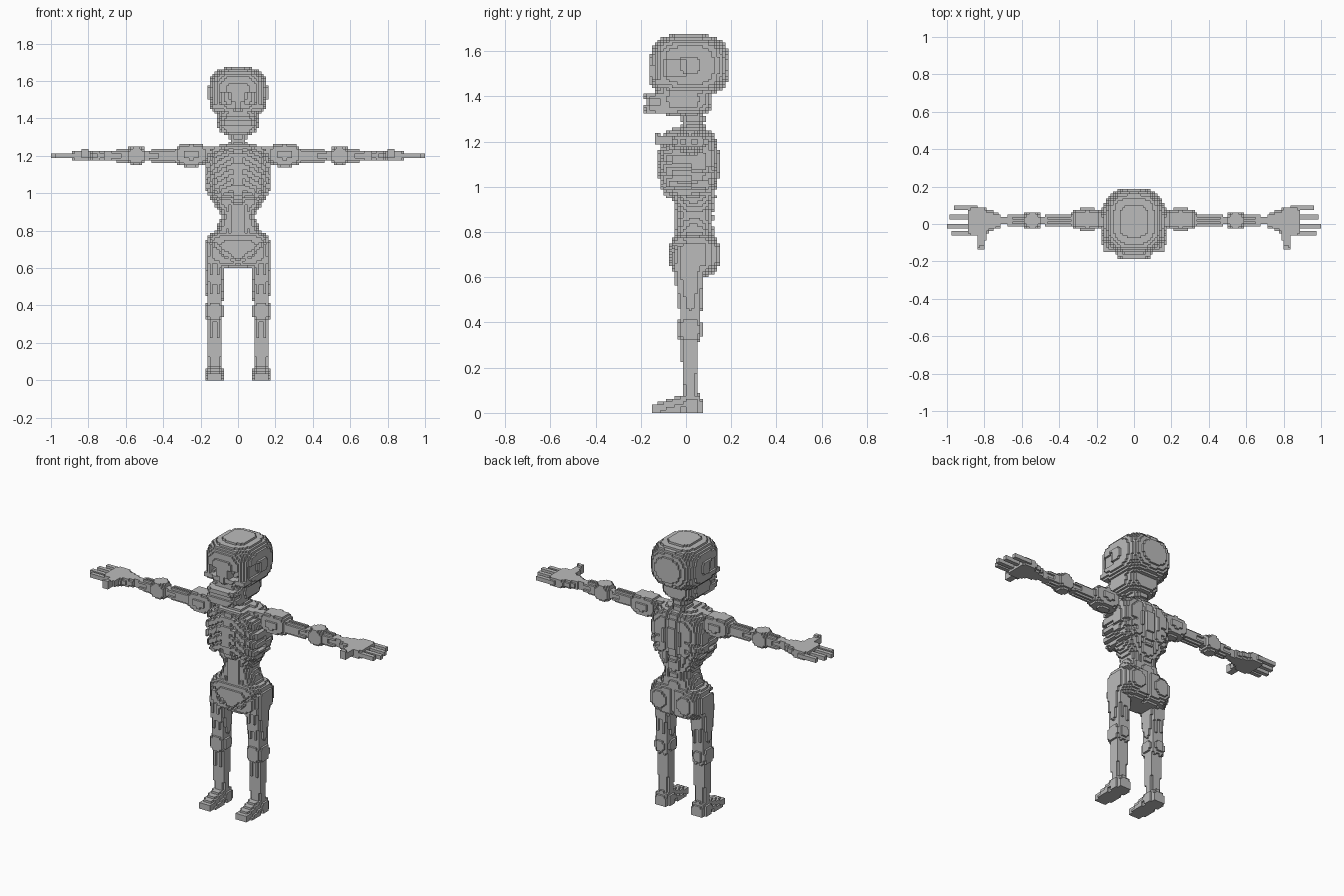
import bpy, math

CELL = 0.0125    # all part sizes below are in cells

old = bpy.data.objects.get("Cube")
if old:
    bpy.data.objects.remove(old, do_unlink=True)

grey = (0.5, 0.5, 0.5, 1)
bone = bpy.data.materials.new("bone_grey")
bone.use_nodes = True
bone.diffuse_color = grey
bone.node_tree.nodes["Principled BSDF"].inputs["Base Color"].default_value = grey

parts = {}
filled = set()


def add(name, shape, groove=None, paired=False):
    """Fill the cells inside a shape; a groove rule sinks its surface."""
    level, low, high = shape
    spans = [range(math.floor(a) - 1, math.ceil(b) + 1) for a, b in zip(low, high)]
    cells = set()
    for i in spans[0]:
        for j in spans[1]:
            for k in spans[2]:
                point = (i + 0.5, j + 0.5, k + 0.5)
                depth = level(point)
                if groove and depth <= 1.2:
                    depth += groove(abs(point[0]), point[1], point[2])
                if k >= 0 and depth <= 1:
                    cells.add((i, j, k))
    versions = {name: cells}
    if paired:
        mirrored = {(-1 - i, j, k) for i, j, k in cells}
        versions = {"left_" + name: cells, "right_" + name: mirrored}
    for title, group in versions.items():
        parts[title] = group - filled
        filled.update(group)


def knob(centre, radii, power=3):
    """Rounded block."""
    def level(point):
        return sum((abs(p - c) / r) ** power for p, c, r in zip(point, centre, radii)) ** (1 / power)
    low = [c - r for c, r in zip(centre, radii)]
    high = [c + r for c, r in zip(centre, radii)]
    return level, low, high


def taper(axis, start, end, radii, end_radii, power=2.6):
    """Tapered bar along an axis, with a rounded cross-section."""
    across = [i for i in range(3) if i != axis]

    def level(point):
        f = (point[axis] - start[axis]) / (end[axis] - start[axis])
        if not 0 <= f <= 1:
            return 9
        total = 0
        for i, r, s in zip(across, radii, end_radii):
            middle = start[i] + (end[i] - start[i]) * f
            total += (abs(point[i] - middle) / (r + (s - r) * f)) ** power
        return total ** (1 / power)
    reach = [0, 0, 0]
    for i, r, s in zip(across, radii, end_radii):
        reach[i] = max(r, s)
    low = [min(a, b) - r for a, b, r in zip(start, end, reach)]
    high = [max(a, b) + r for a, b, r in zip(start, end, reach)]
    return level, low, high


# Carving rules
def skull_cuts(x, y, z):
    if y < -4 and math.hypot(x - 5.5, z - 120.5) < 3:
        return 0.28                                  # eye sockets
    if y < -4 and 114 < z < 118 and x < 1 + (118 - z) / 3:
        return 0.2                                   # nose opening
    temple = x > 7 and -8 < y < 0 and 119 < z < 125
    return 0.08 if temple else 0


def jaw_cuts(x, y, z):
    return 0.09 if y < -8 and abs(z - 110) < 0.7 else 0


def rib_cuts(x, y, z):
    if y < 2:
        if x < 1.7:
            return 0                                 # breastbone
        if z < 83 - x * 0.9:
            return 0.12                              # arch under the ribs
        return 0.11 if (z + x * 0.6) % 4.5 < 1.8 else 0
    if 2 < x < 4:
        return 0.11                                  # beside the spine
    gap = x > 4 and z < 88 and (z + x * 0.4) % 4.5 < 1.6
    return 0.07 if gap else 0


def waist_cuts(x, y, z):
    if y > 7 and x < 2:
        return -0.1 if z % 4 < 2 else 0              # spine bumps
    return 0.09 if 3 < x < 4 else 0


def hip_cuts(x, y, z):
    groin = y < 0 and abs(z - 50 - x * 0.8) < 1
    cleft = y > 6 and x < 1
    return 0.12 if groin or cleft else 0


def leg_cuts(x, y, z):
    return 0.14 if abs(x - 10) < 0.6 else 0


def arm_cuts(x, y, z):
    return 0.18 if abs(z - 96) < 0.6 or abs(y - 1.5) < 0.6 else 0


# Head and neck
add("skull", knob((0, 1.2, 123), (12.6, 14, 11)), skull_cuts)
add("jaw", knob((0, -7, 109.5), (8, 8.2, 4), 5), jaw_cuts)
add("skull_base", knob((0, -1, 111), (9, 10.5, 6)))
add("nose_bridge", knob((0, -11, 118), (1.6, 2, 3)))
add("cheekbone", knob((8.8, -7, 117), (2.2, 4.5, 1.7)), paired=True)
add("neck", taper(2, (0, 2.4, 98), (0, 2.4, 110), (4, 4.2), (4, 4.4)),
    lambda x, y, z: 0.14 if z % 3 < 1 else 0)

# Torso
add("ribcage", knob((0, 1, 88), (14, 10.6, 13), 3.5), rib_cuts)
add("lower_waist", taper(2, (0, 2.8, 61), (0, 2.8, 70), (11, 7), (7, 6.5)), waist_cuts)
add("upper_waist", taper(2, (0, 2.8, 70), (0, 2.8, 77), (7, 6.5), (11, 7.5)), waist_cuts)
add("pelvis", knob((0, 2.8, 56), (14, 8.6, 8), 3.5), hip_cuts)
add("buttock", knob((6.8, 6, 56), (6, 6, 6)), hip_cuts, paired=True)
add("collarbone", taper(0, (1, -2, 98), (16, 2, 98.5), (2.5, 2), (2, 2)), paired=True)

# Arms
add("shoulder", knob((20, 2, 96.4), (7, 4.6, 5)), paired=True)
add("elbow", knob((43.5, 1.5, 96.2), (4, 4, 4)), paired=True)
add("upper_arm", taper(0, (24, 1.5, 96), (42, 1.5, 96), (3, 3.2), (2, 2.4)), arm_cuts, True)
add("forearm", taper(0, (45, 1.5, 96), (59, 1.5, 96), (2.7, 3), (2, 2.2)), arm_cuts, True)

# Hands
add("wrist", taper(0, (57, 1.5, 96), (65, 1, 96), (2.8, 2), (6.2, 2)), paired=True)
add("palm", knob((67, 1, 96), (4, 6.2, 2), 5), paired=True)
add("thumb", taper(1, (65.5, -11, 97), (65, -2, 96.5), (1.5, 1.6), (2.2, 1.6), 6), paired=True)
for name, y, tip in (("index", -4, 78), ("middle", -1, 80), ("ring", 3, 79), ("little", 7, 77)):
    bar = taper(0, (67, y, 96), (tip, y, 96), (1.1, 1.1), (1.1, 1.1), 9)
    add(name + "_finger", bar, paired=True)

# Legs
add("knee", knob((10.2, 1.2, 29.5), (4, 4.5, 4.5)), paired=True)
add("thigh", taper(2, (10, 1.6, 32), (9.8, 1.2, 53), (3.4, 3.7), (4.2, 5.8)), leg_cuts, True)
add("shin", taper(2, (10, 1.4, 4), (10, 1.4, 27), (2.8, 2.7), (3.4, 3.3)), leg_cuts, True)
add("heel", knob((10, 2, 2), (3.8, 4, 5)), paired=True)
add("foot", taper(1, (10, -12, 0), (10, 0, 0), (3.4, 3), (3.8, 7)),
    lambda x, y, z: 1 if y > -2 and z < 2 else 0, True)


def build(name, cells):
    """Make a blocky mesh from the exposed faces of the cells."""
    index, faces = {}, []
    for cell in cells:
        for axis in range(3):
            for step in (0, 1):
                near = list(cell)
                near[axis] += 2 * step - 1
                if tuple(near) in filled:
                    continue
                loop = []
                for a, b in ((0, 0), (1, 0), (1, 1), (0, 1)):
                    corner = list(cell)
                    corner[axis] += step
                    corner[axis - 2] += a
                    corner[axis - 1] += b
                    loop.append(index.setdefault(tuple(corner), len(index)))
                faces.append(loop if step else loop[::-1])
    if faces:
        mesh = bpy.data.meshes.new(name)
        mesh.from_pydata([[n * CELL for n in corner] for corner in index], [], faces)
        mesh.materials.append(bone)
        bpy.context.collection.objects.link(bpy.data.objects.new(name, mesh))


for name, cells in parts.items():
    build(name, cells)
